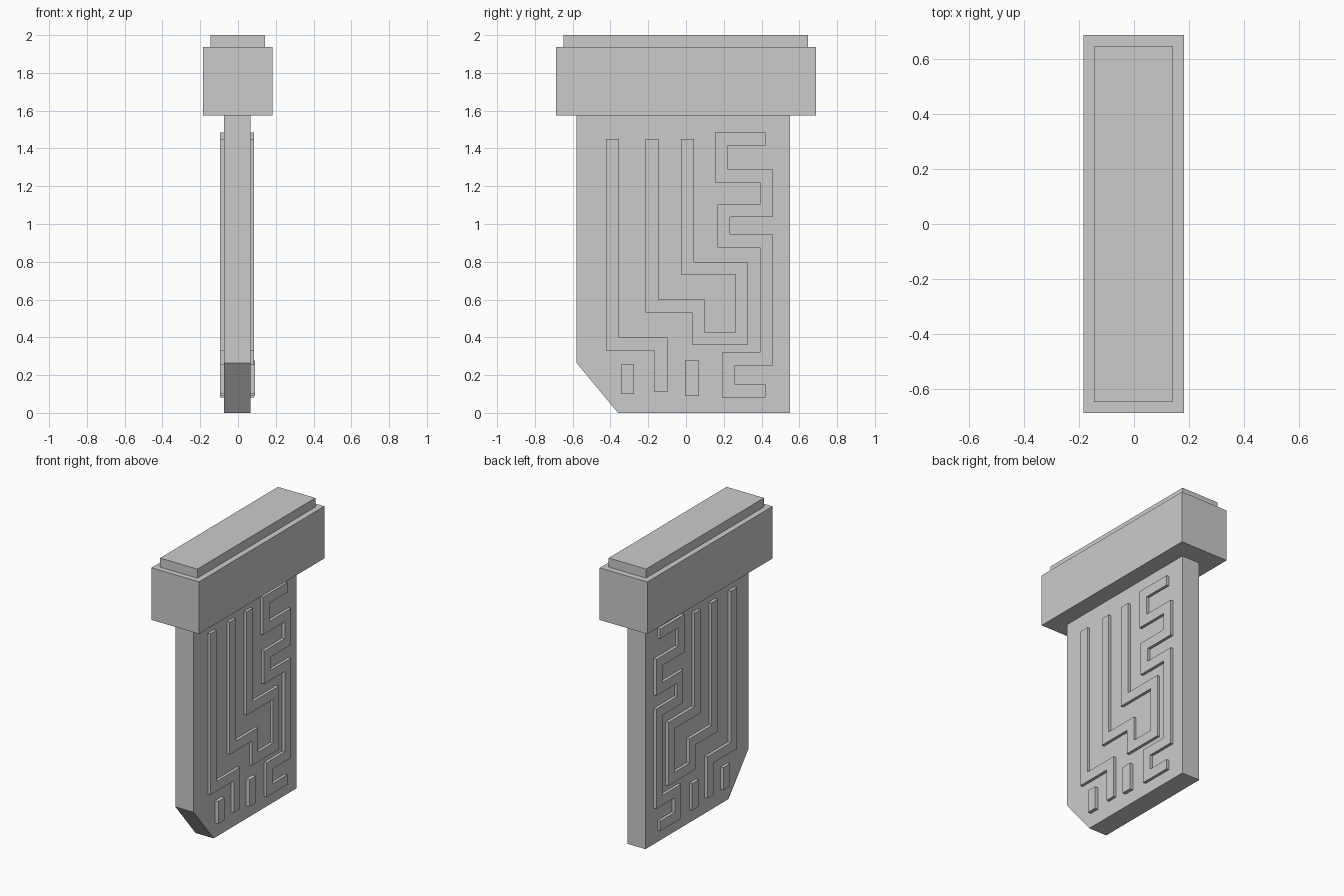
import bpy, bmesh
from mathutils import Vector

cube = bpy.data.objects.get("Cube")
if cube:
    bpy.data.objects.remove(cube, do_unlink=True)

grey = bpy.data.materials.new("plain_grey")
grey.use_nodes = True
colour = (0.6, 0.6, 0.6, 1)
grey.diffuse_color = colour
grey.node_tree.nodes["Principled BSDF"].inputs["Base Color"].default_value = colour


def slab(name, outline, x0, x1):
    """Extrude a (y, z) outline along x from x0 to x1."""
    bm = bmesh.new()
    face = bm.faces.new([bm.verts.new((x0, y, z)) for y, z in outline])
    ext = bmesh.ops.extrude_face_region(bm, geom=[face])
    verts = [v for v in ext["geom"] if isinstance(v, bmesh.types.BMVert)]
    bmesh.ops.translate(bm, verts=verts, vec=(x1 - x0, 0, 0))
    bmesh.ops.recalc_face_normals(bm, faces=bm.faces)
    mesh = bpy.data.meshes.new(name)
    bm.to_mesh(mesh)
    bm.free()
    mesh.materials.append(grey)
    obj = bpy.data.objects.new(name, mesh)
    bpy.context.collection.objects.link(obj)
    return obj


def rect(y0, y1, z0, z1):
    return [(y0, z0), (y1, z0), (y1, z1), (y0, z1)]


def ribbon(path, half=0.034):
    """Outline of a flat strip with mitred right-angle corners."""
    pts = [Vector(p) for p in path]
    normals = []
    for a, b in zip(pts, pts[1:]):
        d = (b - a).normalized()
        normals.append(Vector((-d.y, d.x)))
    offsets = [normals[0]]
    offsets += [m + n for m, n in zip(normals, normals[1:])]
    offsets.append(normals[-1])
    left = [p + o * half for p, o in zip(pts, offsets)]
    right = [p - o * half for p, o in zip(pts, offsets)]
    return left + right[::-1]


# Board with one clipped corner, and the stepped cap above it
slab("board", [(-0.58, 1.6), (-0.58, 0.265), (-0.36, 0), (0.55, 0), (0.55, 1.6)],
     -0.074, 0.065)
slab("cap", rect(-0.687, 0.687, 1.575, 1.937), -0.184, 0.182)
slab("cap_top", rect(-0.648, 0.645, 1.93, 2.0), -0.145, 0.142)

# Raised tracks and pads, repeated on both broad sides
raised = {
    "front_track": ribbon([(-.39, 1.45), (-.39, .365), (-.133, .365), (-.133, .11)]),
    "middle_track": ribbon([(-.18, 1.45), (-.18, .565), (.065, .565), (.065, .395),
                            (.295, .395), (.295, .766), (.008, .766), (.008, 1.45)]),
    "winding_track": ribbon([(.42, 1.45), (.188, 1.45), (.188, 1.255), (.426, 1.255),
                             (.426, 1.07), (.2, 1.07), (.2, .91), (.426, .91),
                             (.426, .285), (.225, .285), (.225, .115), (.42, .115)]),
    "front_pad": rect(-.345, -.275, .1, .257),
    "middle_pad": rect(-.005, .068, .09, .277),
}
for name, outline in raised.items():
    slab("left_" + name, outline, 0.055, 0.09 if "pad" in name else 0.085)
    slab("right_" + name, outline, -0.065, -0.095)
